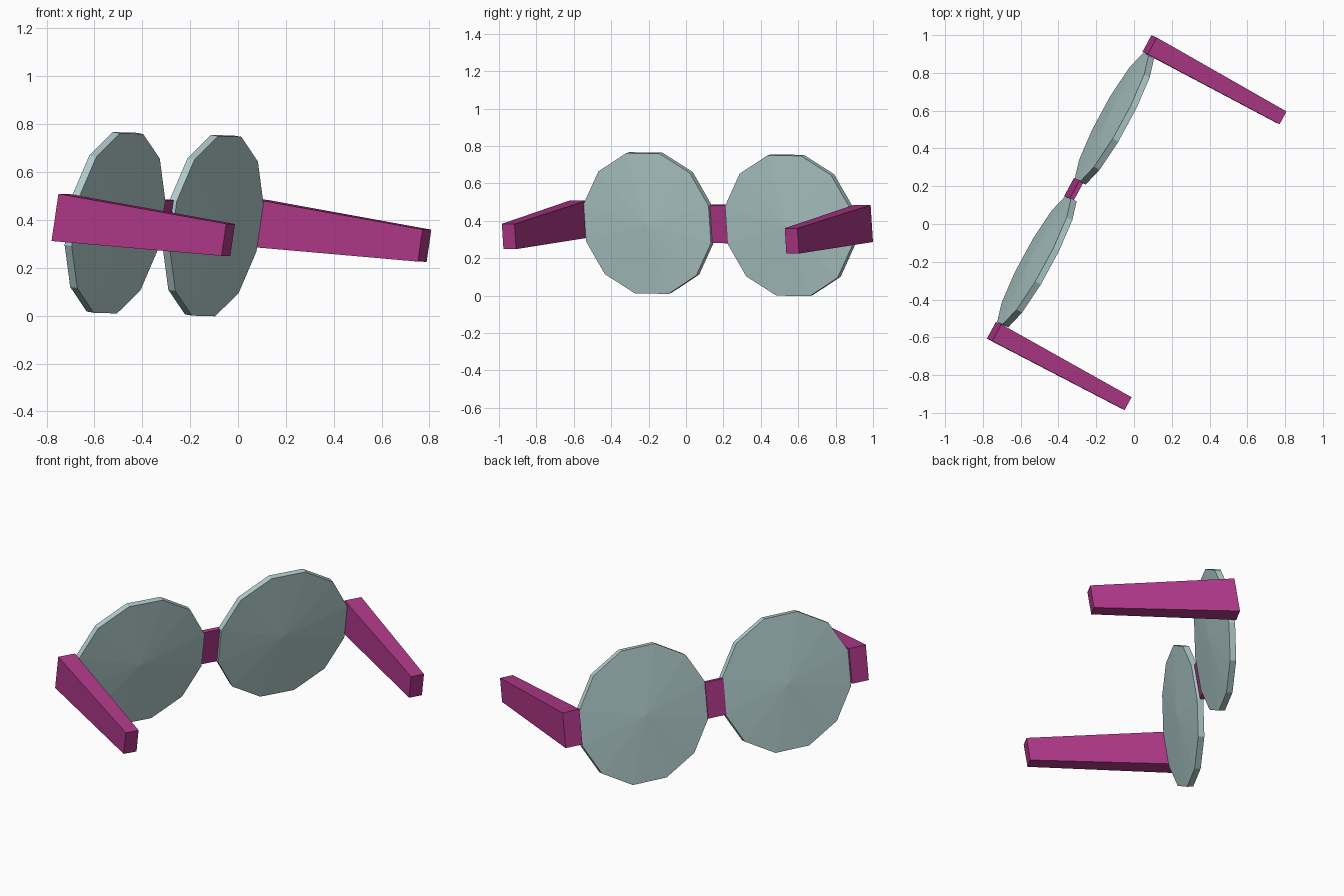
import bpy, bmesh, math
from mathutils import Matrix, Vector

if "Cube" in bpy.data.objects:
    bpy.data.objects.remove(bpy.data.objects["Cube"])


def material(name, rgb):
    m = bpy.data.materials.new(name)
    m.diffuse_color = (*rgb, 1)
    m.use_nodes = True
    m.node_tree.nodes["Principled BSDF"].inputs["Base Color"].default_value = m.diffuse_color
    return m


FRAME = material("magenta frame", (0.43, 0.04, 0.25))
GLASS = material("pale glass", (0.44, 0.60, 0.60))

# Whole model is turned, pitched and slightly rolled
POSE = (Matrix.Translation((-0.329, 0.190, 0.398))
        @ Matrix.Rotation(math.radians(61.4), 4, 'Z')
        @ Matrix.Rotation(math.radians(9), 4, 'X')
        @ Matrix.Rotation(math.radians(0.8), 4, 'Y'))


def finish(name, bm, mat):
    bmesh.ops.recalc_face_normals(bm, faces=bm.faces)
    me = bpy.data.meshes.new(name)
    bm.to_mesh(me)
    bm.free()
    me.materials.append(mat)
    ob = bpy.data.objects.new(name, me)
    ob.matrix_world = POSE
    bpy.context.collection.objects.link(ob)


def tapered_box(name, front, back):
    """Box between two sections, each (y, x0, x1, z0, z1)."""
    bm = bmesh.new()
    rings = [[bm.verts.new((x, y, z)) for x, z in ((x0, z0), (x1, z0), (x1, z1), (x0, z1))]
             for y, x0, x1, z0, z1 in (front, back)]
    a, b = rings
    bm.faces.new(a)
    bm.faces.new(b)
    for i in range(4):
        j = (i + 1) % 4
        bm.faces.new((a[i], a[j], b[j], b[i]))
    finish(name, bm, FRAME)


def lens(name, x):
    """Twelve-sided disc with a shallow point on both faces."""
    bm = bmesh.new()
    bmesh.ops.create_cone(bm, cap_ends=True, segments=12, radius1=0.393, radius2=0.393, depth=0.034)
    caps = [f for f in bm.faces if len(f.verts) == 12]
    for v in bmesh.ops.poke(bm, faces=caps)["verts"]:
        v.co.z += math.copysign(0.02, v.co.z)
    # edge, not corner, at the top; then stand it upright
    turn = max(bm.verts, key=lambda v: v.co.y).co
    spin = math.radians(15) if abs(turn.x) < 0.01 else 0
    bmesh.ops.transform(bm, verts=bm.verts, matrix=Matrix.Translation((x, -0.025, -0.012))
                        @ Matrix.Rotation(math.pi / 2, 4, 'X') @ Matrix.Rotation(spin, 4, 'Z'))
    finish(name, bm, GLASS)


for side, s in (("left", -1), ("right", 1)):
    lens(side + "_lens", s * 0.43)
    # Temple arm: flat top, underside rising towards the tip
    tapered_box(side + "_arm", (0, s * 0.813, s * 0.914, -0.1, 0.1),
                (-0.80, s * 0.822, s * 0.899, -0.036, 0.1))

# Nose bridge
tapered_box("bridge", (-0.002, -0.055, 0.055, -0.115, 0.09), (-0.026, -0.055, 0.055, -0.115, 0.09))
